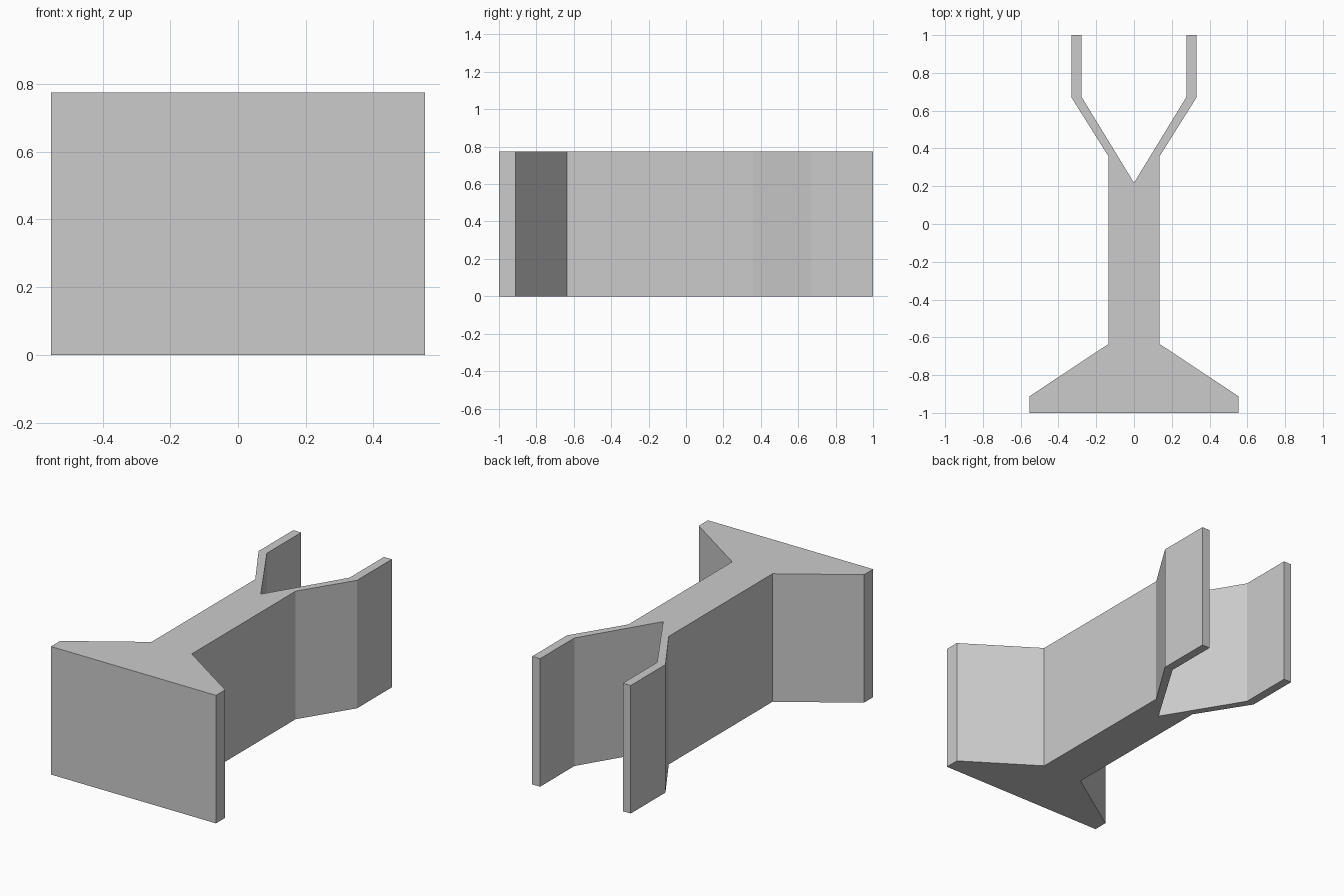
import bpy
import bmesh

cube = bpy.data.objects.get("Cube")
if cube:
    bpy.data.objects.remove(cube, do_unlink=True)

HEIGHT = 0.775

# Plain grey material
grey = bpy.data.materials.new("plain grey")
grey.use_nodes = True
colour = (0.6, 0.6, 0.6, 1)
grey.diffuse_color = colour
grey.node_tree.nodes["Principled BSDF"].inputs["Base Color"].default_value = colour

# Right-hand outline: flared foot, web, forked arm, then the notch on the centre line
half = [(0.553, -1), (0.553, -0.912), (0.135, -0.635), (0.135, 0.358),
        (0.33, 0.668), (0.33, 1), (0.277, 1), (0.277, 0.672)]
outline = half + [(0, 0.218)] + [(-x, y) for x, y in reversed(half)]

# Extrude the mirrored outline into a solid bar
bm = bmesh.new()
base = bm.faces.new([bm.verts.new((x, y, 0)) for x, y in outline])
result = bmesh.ops.extrude_face_region(bm, geom=[base], use_keep_orig=True)
top = [v for v in result["geom"] if isinstance(v, bmesh.types.BMVert)]
bmesh.ops.translate(bm, verts=top, vec=(0, 0, HEIGHT))
bmesh.ops.recalc_face_normals(bm, faces=bm.faces)

mesh = bpy.data.meshes.new("forked_bar")
bm.to_mesh(mesh)
bm.free()
mesh.materials.append(grey)
bar = bpy.data.objects.new("forked_bar", mesh)
bpy.context.collection.objects.link(bar)
